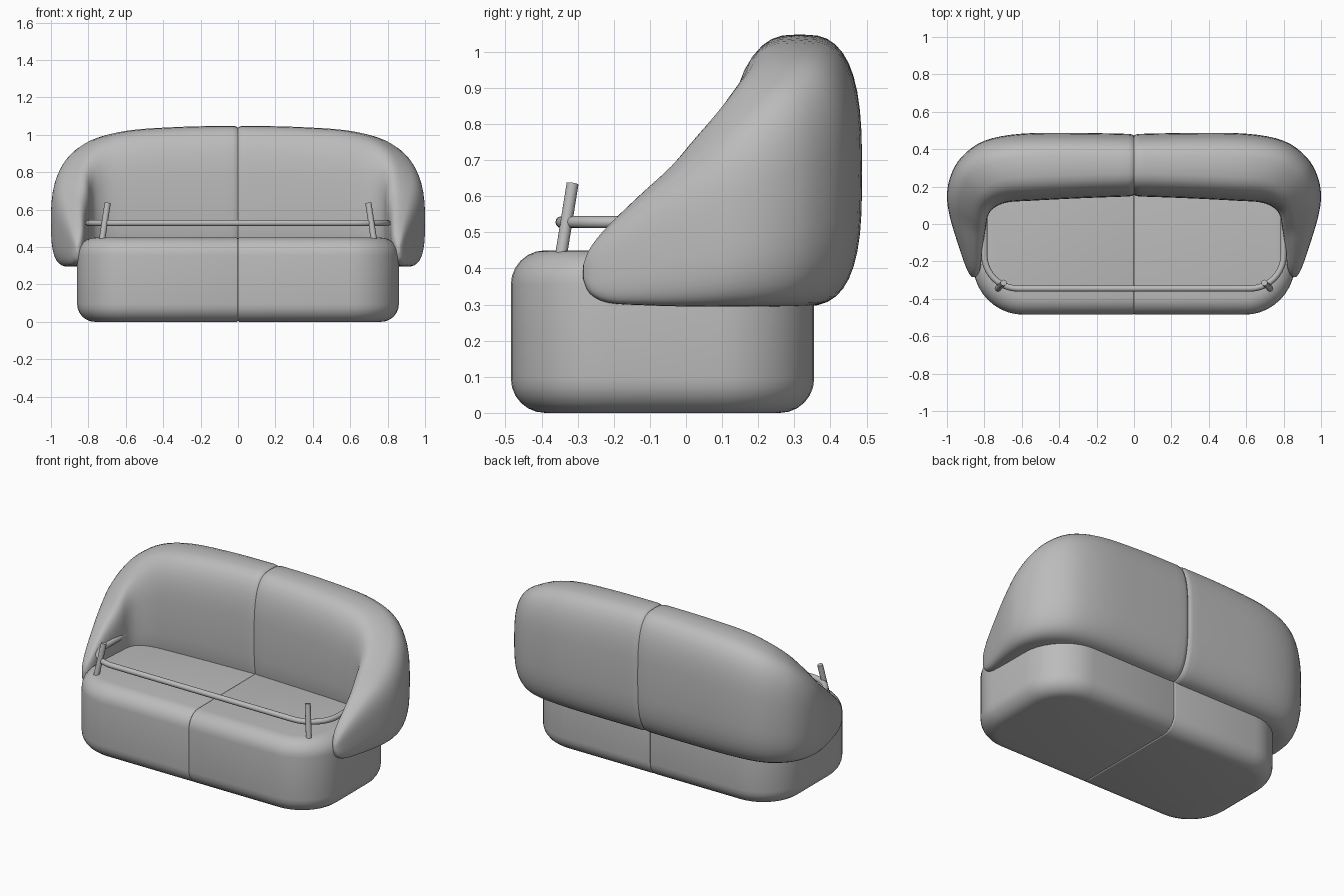
import bpy, bmesh, math
from mathutils import Vector

cube = bpy.data.objects.get("Cube")
if cube:
    bpy.data.objects.remove(cube, do_unlink=True)

GREY = (0.5, 0.5, 0.5, 1)
fabric = bpy.data.materials.new("grey")
fabric.use_nodes = True
fabric.diffuse_color = GREY
fabric.node_tree.nodes["Principled BSDF"].inputs["Base Color"].default_value = GREY


def finish(name, bm, angle=50):
    """Turn one half into a smooth object mirrored across x = 0."""
    bmesh.ops.recalc_face_normals(bm, faces=bm.faces)
    mesh = bpy.data.meshes.new(name)
    bm.to_mesh(mesh)
    bm.free()
    mesh.materials.append(fabric)
    obj = bpy.data.objects.new(name, mesh)
    bpy.context.collection.objects.link(obj)
    mirror = obj.modifiers.new("mirror", "MIRROR")
    mirror.merge_threshold = 0.0005
    bpy.ops.object.select_all(action="DESELECT")
    obj.select_set(True)
    bpy.context.view_layer.objects.active = obj
    bpy.ops.object.modifier_apply(modifier="mirror")
    bpy.ops.object.shade_smooth_by_angle(angle=math.radians(angle))
    return obj


def spline(keys, steps):
    """Catmull-Rom interpolation through a list of vectors."""
    out = []
    for i in range(len(keys) - 1):
        a, b, c, d = (keys[min(max(i + k, 0), len(keys) - 1)] for k in (-1, 0, 1, 2))
        for s in range(steps):
            t = s / steps
            out.append(0.5 * (2 * b + (c - a) * t + (2 * a - 5 * b + 4 * c - d) * t * t
                              + (3 * b - a - 3 * c + d) * t ** 3))
    return out + [keys[-1]]


def loft(bm, rings, closed_end=True):
    rows = [[bm.verts.new(p) for p in ring] for ring in rings]
    n = len(rows[0])
    for a, b in zip(rows, rows[1:]):
        for i in range(n):
            bm.faces.new((a[i], a[(i + 1) % n], b[(i + 1) % n], b[i]))
    if closed_end:
        bm.faces.new(rows[-1])
    return rows


def tube(bm, path, radius, sides=12):
    rings = []
    for i, p in enumerate(path):
        tangent = (path[min(i + 1, len(path) - 1)] - path[max(i - 1, 0)]).normalized()
        helper = Vector((0, 0, 1)) if abs(tangent.z) < 0.8 else Vector((0, 1, 0))
        u = tangent.cross(helper).normalized()
        v = tangent.cross(u)
        rings.append([p + radius * (u * math.cos(k * math.tau / sides)
                                    + v * math.sin(k * math.tau / sides)) for k in range(sides)])
    bm.faces.new(loft(bm, rings)[0])


# Seat base: half a box with rounded corners, soft rims and a seam at the middle
bm = bmesh.new()
bmesh.ops.create_cube(bm, size=1)
for v in bm.verts:
    v.co = Vector(((v.co.x + 0.5) * 0.86, v.co.y * 0.84 - 0.065, (v.co.z + 0.5) * 0.45))


def on_seam(e):
    return all(abs(v.co.x) < 1e-4 for v in e.verts)


def bevel(edges, size, segments):
    bmesh.ops.bevel(bm, geom=edges, offset=size, segments=segments, profile=0.5,
                    affect="EDGES", clamp_overlap=False)


bevel([e for e in bm.edges if abs(e.verts[0].co.z - e.verts[1].co.z) > 0.1
       and e.verts[0].co.x > 0.1], 0.27, 10)
bevel([e for e in bm.edges if abs(e.verts[0].co.z - e.verts[1].co.z) < 1e-4
       and not on_seam(e)], 0.095, 6)
bevel([e for e in bm.edges if on_seam(e)], 0.008, 3)
bmesh.ops.delete(bm, geom=[f for f in bm.faces if all(abs(v.co.x) < 1e-4 for v in f.verts)],
                 context="FACES_ONLY")
finish("seat_base", bm)

# Wraparound backrest and arms: outer x, outer y, inner x, inner y, bottom z, top z
stations = [
    (0.03, 0.482, 0.03, 0.147, 0.295, 1.048),
    (0.30, 0.487, 0.28, 0.138, 0.295, 1.043),
    (0.60, 0.483, 0.54, 0.125, 0.295, 1.025),
    (0.80, 0.445, 0.68, 0.115, 0.295, 0.985),
    (0.92, 0.360, 0.75, 0.085, 0.295, 0.925),
    (0.98, 0.260, 0.78, 0.045, 0.295, 0.855),
    (1.00, 0.150, 0.79, -0.01, 0.295, 0.775),
    (0.985, 0.04, 0.80, -0.07, 0.295, 0.690),
    (0.950, -0.08, 0.812, -0.15, 0.298, 0.605),
    (0.910, -0.20, 0.82, -0.23, 0.305, 0.515),
    (0.885, -0.26, 0.835, -0.27, 0.33, 0.455),
    (0.867, -0.283, 0.853, -0.285, 0.37, 0.41),
]
keys = [Vector(s) for s in stations]
seam = Vector((0, 0.472, 0, 0.157, 0.305, 1.037))
seam_lip = Vector((0.01, 0.479, 0.01, 0.150, 0.298, 1.045))
SIDES = 40
rings = []
for s in [seam, seam_lip] + spline(keys, 4):
    outer, inner = Vector((s[0], s[1], 0)), Vector((s[2], s[3], 0))
    ring = []
    for k in range(SIDES):
        a = math.tau * k / SIDES
        # superellipse section: a full cushion with round shoulders
        w, h = (math.copysign(abs(f) ** (2 / 3), f) for f in (math.cos(a), math.sin(a)))
        p = (outer + inner) / 2 + (outer - inner) / 2 * w
        p.z = (s[4] + s[5]) / 2 + (s[5] - s[4]) / 2 * h
        ring.append(p)
    rings.append(ring)
bm = bmesh.new()
loft(bm, rings)
finish("backrest_and_arms", bm)

# Rail running round the seat
RAIL_Z, RADIUS = 0.528, 0.0165
path = [Vector((0, -0.345, RAIL_Z))]
for i in range(11):
    a = math.pi / 2 * i / 10
    path.append(Vector((0.62 + 0.18 * math.sin(a), -0.165 - 0.18 * math.cos(a), RAIL_Z)))
path.append(Vector((0.80, 0.08, RAIL_Z)))
bm = bmesh.new()
tube(bm, path, RADIUS)
bmesh.ops.delete(bm, geom=[f for f in bm.faces if all(abs(v.co.x) < 1e-4 for v in f.verts)],
                 context="FACES_ONLY")
finish("seat_rail", bm)

# Leaning posts that carry the rail
bm = bmesh.new()
tube(bm, [Vector((0.728, -0.347, 0.43)), Vector((0.697, -0.314, 0.635))], RADIUS)
finish("rail_posts", bm)
